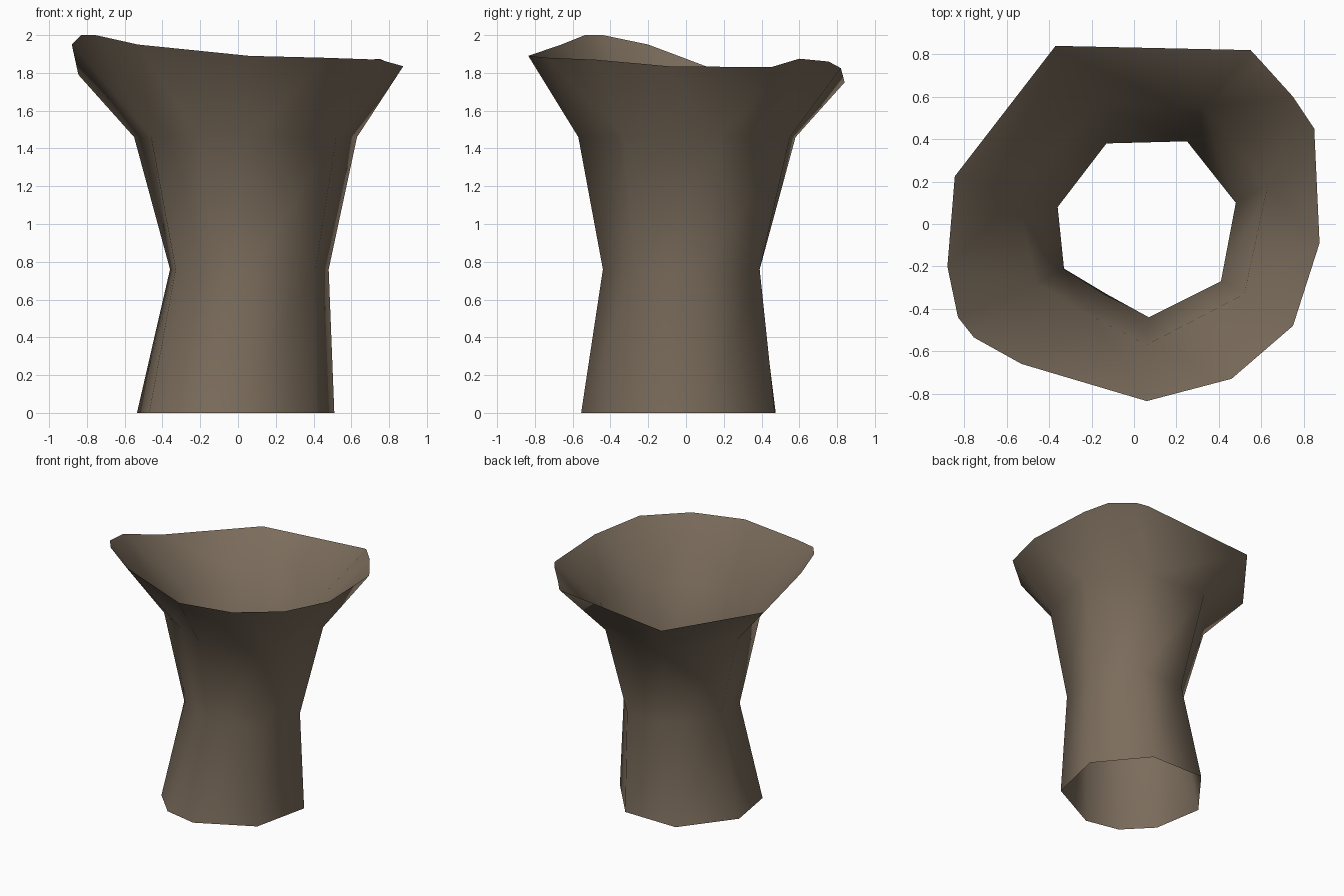
import bpy
import bmesh

# Remove the default object only
default_cube = bpy.data.objects.get("Cube")
if default_cube:
    bpy.data.objects.remove(default_cube, do_unlink=True)


def make_material(name, colour):
    material = bpy.data.materials.new(name)
    material.use_nodes = True
    material.diffuse_color = colour
    shader = material.node_tree.nodes["Principled BSDF"]
    shader.inputs["Base Color"].default_value = colour
    shader.inputs["Roughness"].default_value = 0.9
    return material


def add_ring(bm, outline, height):
    return [bm.verts.new((x, y, height)) for x, y in outline]


def bridge(bm, lower, upper):
    """Join two rings that have the same number of corners."""
    for i, vert in enumerate(lower):
        j = (i + 1) % len(lower)
        bm.faces.new((vert, lower[j], upper[j], upper[i]))


def bridge_flared(bm, lower, groups):
    """Join each lower corner to a fan of rim corners."""
    for i, vert in enumerate(lower):
        j = (i + 1) % len(lower)
        for first, second in zip(groups[i], groups[i][1:]):
            bm.faces.new((vert, first, second))
        bm.faces.new((vert, groups[i][-1], groups[j][0], lower[j]))


# Uneven eight-sided outlines, counter-clockwise from the front left corner
foot = [(.41, -.34), (.51, .11), (.21, .47), (-.24, .475),
        (-.535, .09), (-.47, -.3), (-.275, -.5), (-.01, -.555)]
waist = [(.41, -.27), (.48, .1), (.25, .39), (-.13, .38),
         (-.36, .08), (-.33, -.21), (-.13, -.33), (.07, -.44)]
shoulder = [(.52, -.33), (.63, .18), (.33, .55), (-.18, .58),
            (-.55, .13), (-.46, -.28), (-.21, -.43), (.06, -.57)]

# Wavy rim: the corners that fan out above each shoulder corner
rim = [
    [(.46, -.73, 1.88), (.75, -.48, 1.87)],
    [(.875, -.09, 1.835), (.85, .45, 1.83)],
    [(.75, .6, 1.875), (.61, .755, 1.86), (.55, .82, 1.825)],
    [(-.37, .84, 1.75)],
    [(-.845, .225, 1.79)],
    [(-.88, -.2, 1.95), (-.83, -.44, 2), (-.755, -.535, 2)],
    [(-.53, -.66, 1.95)],
    [(.06, -.835, 1.89)],
]

# Open hollow trunk with a flared mouth
bm = bmesh.new()
rings = [add_ring(bm, foot, 0), add_ring(bm, waist, .76), add_ring(bm, shoulder, 1.46)]
for lower_ring, upper_ring in zip(rings, rings[1:]):
    bridge(bm, lower_ring, upper_ring)
rim_groups = [[bm.verts.new(corner) for corner in group] for group in rim]
bridge_flared(bm, rings[-1], rim_groups)
bmesh.ops.recalc_face_normals(bm, faces=bm.faces[:])
for face in bm.faces:
    face.smooth = True

mesh = bpy.data.meshes.new("hollow_stump")
bm.to_mesh(mesh)
bm.free()
mesh.materials.append(make_material("bark brown", (.2, .153, .108, 1)))
stump = bpy.data.objects.new("hollow_stump", mesh)
bpy.context.collection.objects.link(stump)
